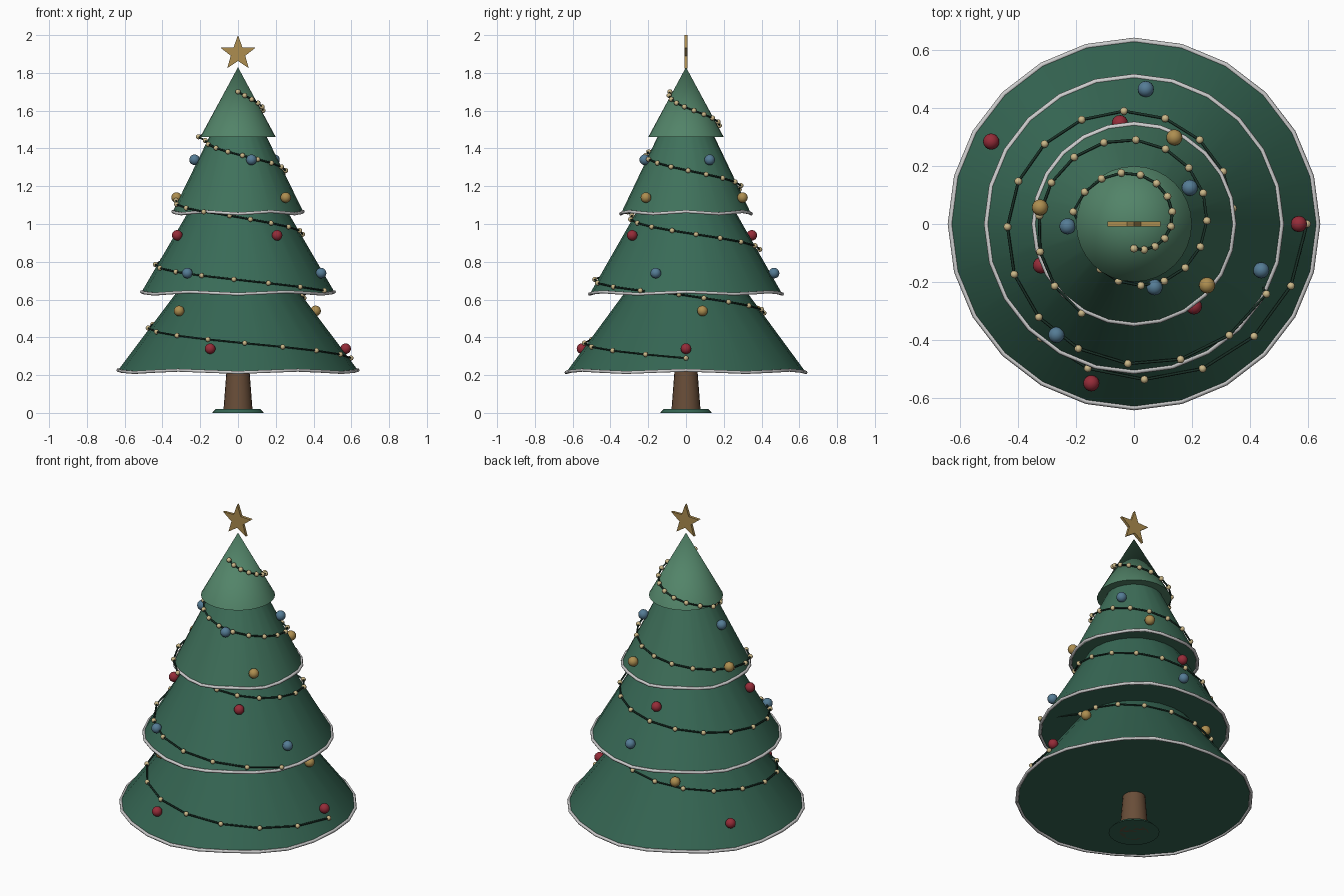
import bpy, bmesh
from math import sin, cos, pi, radians, tau

if "Cube" in bpy.data.objects:
    bpy.data.objects.remove(bpy.data.objects["Cube"])

def mat(name, r, g, b):
    m = bpy.data.materials.new(name)
    m.diffuse_color = (r, g, b, 1)
    m.use_nodes = True
    m.node_tree.nodes["Principled BSDF"].inputs["Base Color"].default_value = m.diffuse_color
    return m

GREENS = [mat("green_%d" % i, *c) for i, c in enumerate(
    [(.035, .13, .085), (.04, .145, .095), (.05, .165, .105), (.085, .23, .14)])]
BROWN = mat("bark", .14, .075, .04)
SNOW = mat("snow", .65, .65, .65)
GOLD = mat("gold", .42, .27, .08)
RED = mat("red", .3, .025, .04)
BLUE = mat("blue", .09, .2, .3)
BEAD = mat("bead", .6, .48, .25)
WIRE = mat("wire", .01, .03, .02)

def finish(bm, name, m, smooth=True):
    bmesh.ops.recalc_face_normals(bm, faces=bm.faces[:])
    me = bpy.data.meshes.new(name)
    bm.to_mesh(me)
    bm.free()
    me.materials.append(m)
    ob = bpy.data.objects.new(name, me)
    bpy.context.collection.objects.link(ob)
    if smooth:
        bpy.context.view_layer.objects.active = ob
        ob.select_set(True)
        bpy.ops.object.shade_smooth_by_angle(angle=radians(35))
        ob.select_set(False)
    return ob

def cone(name, m, r0, z0, r1, z1, n, wave=0):
    """Closed cone whose bottom rim can ripple up and down."""
    bm = bmesh.new()
    bmesh.ops.create_cone(bm, cap_ends=True, segments=n, radius1=r0, radius2=r1, depth=z1 - z0)
    for i, v in enumerate(bm.verts):
        low = v.co.z < 0
        v.co.z += (z0 + z1) / 2
        if low and wave:
            v.co.z += ripple(v.co)
    return finish(bm, name, m)

def ripple(p):
    from math import atan2
    return .006 * cos(6 * atan2(p[1], p[0]))

def tube(name, m, pts, radius, cyclic=False):
    cu = bpy.data.curves.new(name, 'CURVE')
    cu.dimensions = '3D'
    cu.bevel_depth = radius
    cu.bevel_resolution = 1
    cu.use_fill_caps = True
    sp = cu.splines.new('POLY')
    sp.points.add(len(pts) - 1)
    for p, co in zip(sp.points, pts):
        p.co = (*co, 1)
    sp.use_cyclic_u = cyclic
    cu.materials.append(m)
    bpy.context.collection.objects.link(bpy.data.objects.new(name, cu))

def balls(name, m, pts, radius, u, v):
    bm = bmesh.new()
    for p in pts:
        new = bmesh.ops.create_uvsphere(bm, u_segments=u, v_segments=v, radius=radius)["verts"]
        bmesh.ops.translate(bm, verts=new, vec=p)
    finish(bm, name, m)

# Base and trunk
cone("base", GREENS[0], .137, 0, .118, .02, 32)
cone("trunk", BROWN, .078, -.0, .055, .3, 20)

# Branch tiers: bottom radius, bottom z, radius at the next tier, z of next tier
TIERS = [(.635, .22, .33, .63), (.51, .635, .265, 1.06),
         (.345, 1.06, .152, 1.46), (.2, 1.46, 0, 1.83)]

def tier_radius(z):
    r0, z0, r1, z1 = [t for t in TIERS if z >= t[1]][-1]
    return r0 + (r1 - r0) * (z - z0) / (z1 - z0)

for i, (r0, z0, r1, z1) in enumerate(TIERS):
    top = i == 3
    ext = 0 if top else .1          # tuck each top inside the tier above
    slope = (r1 - r0) / (z1 - z0)
    cone("tier_%d" % (i + 1), GREENS[i], r0, z0, r1 + slope * ext, z1 + ext, 32 if top else 24, not top)
    if not top:                     # snowy edging
        ring = [(r0 * cos(tau * k / 24), r0 * sin(tau * k / 24)) for k in range(24)]
        tube("snow_trim_%d" % (i + 1), SNOW, [(x, y, z0 + ripple((x, y))) for x, y in ring], .009, True)

# Garland: a wire spiralling up the tiers with beads
path = []
for i in range(72):
    t = i / 71
    a, z = -t * 4.25 * tau, .29 + 1.41 * t
    r = tier_radius(z) + .015
    path.append((r * cos(a), r * sin(a), z))
tube("garland_wire", WIRE, path, .005)
balls("garland_beads", BEAD, path, .0135, 12, 8)

# Baubles: three per row, each row turned a little further
rows = [(.34, .57, 0, (0, 150, 255), RED), (.54, .42, 0, (12, 117, 222), GOLD),
        (.74, .468, 0, (340, 85, 235), BLUE), (.94, .352, 0, (306, 98, 204), RED),
        (1.14, .33, 0, (320, 65, 170), GOLD), (1.34, .23, 0, (288, 33, 182), BLUE)]
for i, (z, r, _, angles, m) in enumerate(rows):
    pts = [(r * cos(radians(a)), r * sin(radians(a)), z) for a in angles]
    balls("baubles_row_%d" % (i + 1), m, pts, .028, 16, 10)

# Star on top
bm = bmesh.new()
vs = []
for k in range(10):
    r = .04 if k % 2 else .097
    a = pi / 2 + k * pi / 5
    vs.append(bm.verts.new((r * cos(a), -.008, 1.903 + r * sin(a))))
face = bm.faces.new(vs)
ext = bmesh.ops.extrude_face_region(bm, geom=[face])["geom"]
bmesh.ops.translate(bm, verts=[g for g in ext if isinstance(g, bmesh.types.BMVert)], vec=(0, .016, 0))
finish(bm, "star", GOLD, False)
